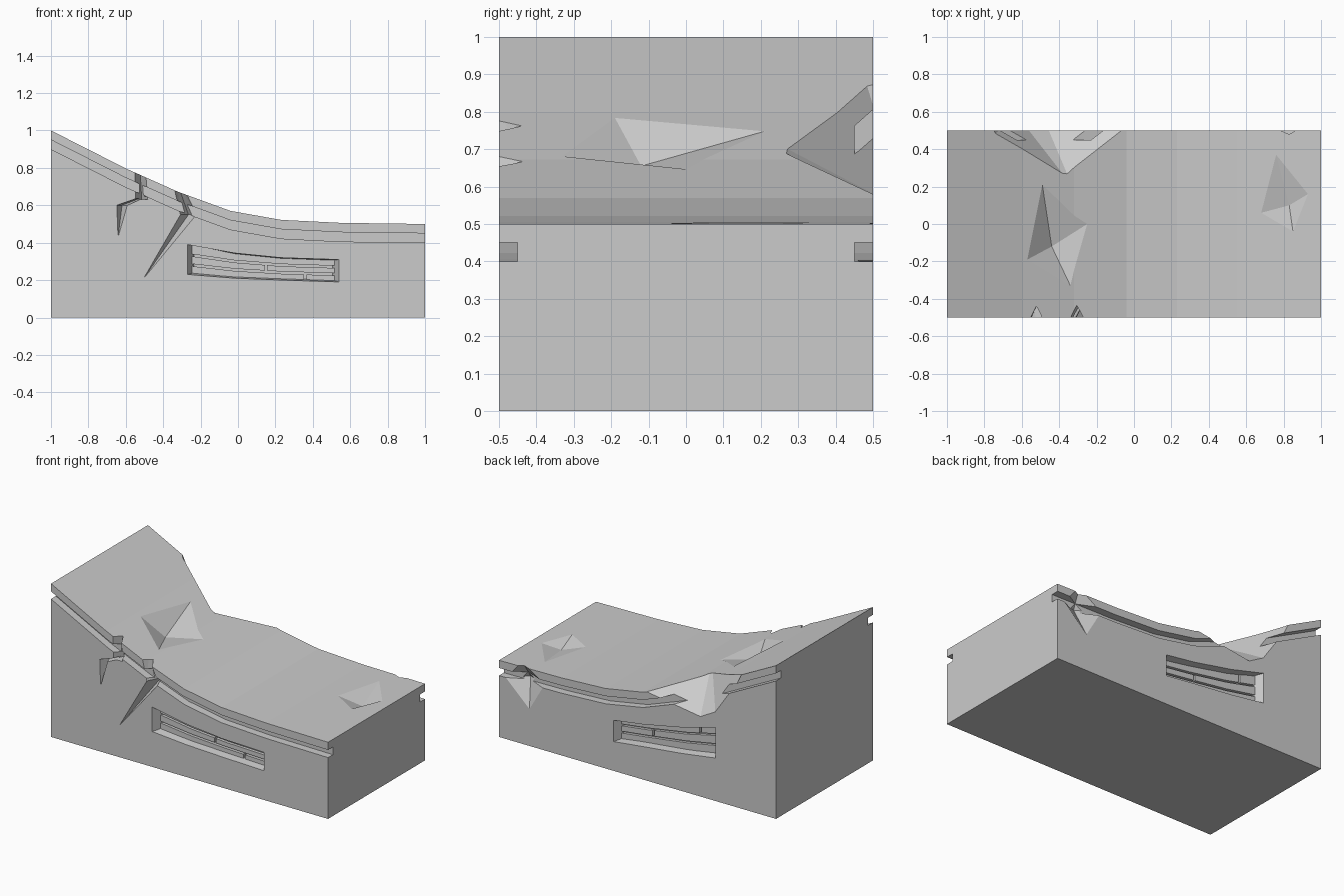
import bpy, bmesh
from mathutils import Vector

if "Cube" in bpy.data.objects:
    bpy.data.objects.remove(bpy.data.objects["Cube"])

SLOPE = [(-1, 1), (-.6, .797), (-.32, .672), (-.04, .57), (.23, .522), (.55, .506), (1, .5)]


def finish(name, bm):
    bmesh.ops.recalc_face_normals(bm, faces=bm.faces)
    me = bpy.data.meshes.new(name)
    bm.to_mesh(me)
    bm.free()
    ob = bpy.data.objects.new(name, me)
    bpy.context.collection.objects.link(ob)
    return ob


def loft(name, loops):
    bm = bmesh.new()
    rings = [[bm.verts.new(p) for p in loop] for loop in loops]
    n = len(rings[0])
    for a, b in zip(rings, rings[1:]):
        for i in range(n):
            j = (i + 1) % n
            bm.faces.new((a[i], a[j], b[j], b[i]))
    bm.faces.new(rings[0])
    bm.faces.new(rings[-1])
    return finish(name, bm)


def hull(name, pts):
    bm = bmesh.new()
    for p in pts:
        bm.verts.new(p)
    res = bmesh.ops.convex_hull(bm, input=bm.verts)
    loose = [v for v in res["geom_interior"] if isinstance(v, bmesh.types.BMVert)]
    bmesh.ops.delete(bm, geom=loose, context='VERTS')
    return finish(name, bm)


def cut(target, cutter):
    cutter.hide_render = True
    mod = target.modifiers.new("cut", 'BOOLEAN')
    mod.operation = 'DIFFERENCE'
    mod.solver = 'EXACT'
    mod.object = cutter
    bpy.context.view_layer.objects.active = target
    bpy.ops.object.modifier_apply(modifier=mod.name)
    bpy.data.objects.remove(cutter)


def height(x):
    for (x0, z0), (x1, z1) in zip(SLOPE, SLOPE[1:]):
        if x <= x1:
            return z0 + (z1 - z0) * (x - x0) / (x1 - x0)
    return SLOPE[-1][1]


# Ramp body with a groove below each top edge
def section(x, t):
    half = [(.5, 0), (.5, t - .1), (.45, t - .1), (.45, t - .05), (.5, t - .05), (.5, t)]
    return [(x, y, z) for y, z in half] + [(x, -y, z) for y, z in reversed(half)]


ramp = loft("ramp_block", [section(x, t) for x, t in SLOPE])


# Chipped pits: cones through the given rim, opening outward from the deepest point
def chip(deep, rim, k=1.5):
    d = Vector(deep)
    cut(ramp, hull("chip_cutter", [d] + [d + (Vector(p) - d) * k for p in rim]))


chip((-.44, -.12, .655), [(x, y, height(x)) for x, y in
                          [(-.49, .21), (-.25, 0), (-.34, -.33), (-.57, -.19)]])
chip((.83, .1, .46), [(x, y, height(x)) for x, y in
                      [(.76, .37), (.93, .16), (.85, -.04), (.68, .06)]])
chip((-.44, .38, .64), [(-.63, .43, .812), (-.375, .275, .697), (-.1, .5, .59),
                        (-.47, .5, .535), (-.55, .5, .58), (-.67, .5, .84)], 1.7)
chip((.82, .43, .42), [(.95, .5, .4), (.78, .5, .24), (.67, .5, .43), (.83, .48, .503)])


# V-shaped cracks on the front, stations of x, z, half width, depth
def crack(stations):
    for a, b in zip(stations, stations[1:]):
        pts = []
        for x, z, w, d in (a, b):
            pts += [(x - w, -.505, z), (x + w, -.505, z), (x, -.5 + d, z)]
        cut(ramp, hull("crack_cutter", pts))


crack([(-.525, .82, .03, .055), (-.515, .63, .035, .075)])
crack([(-.48, .655, .01, .04), (-.62, .6, .03, .07), (-.64, .44, .004, .005)])
crack([(-.325, .72, .025, .055), (-.265, .55, .045, .085), (-.5, .215, .003, .003)])


# Sunken panels with brick rows; stations are x, lower z, upper z
def lerp_station(panel, x):
    for a, b in zip(panel, panel[1:]):
        if x <= b[0] + 1e-6:
            f = (x - a[0]) / (b[0] - a[0])
            return [a[i] + (b[i] - a[i]) * f for i in (1, 2)]


def brick_panel(label, side, panel, joints):
    loops = []
    last = len(panel) - 1
    for i, (x, lo, hi) in enumerate(panel):
        xi = x + (.035 if i == 0 else -.035 if i == last else 0)
        loops.append([(x, side * .502, lo), (x, side * .502, hi),
                      (xi, side * .43, hi - .005), (xi, side * .43, lo + .01)])
    cut(ramp, loft("panel_cutter", loops))
    x0, x1 = panel[0][0] + .025, panel[-1][0] - .025
    for row in range(3):
        ends = [x0] + joints[row] + [x1]
        for k, (a, b) in enumerate(zip(ends, ends[1:])):
            a += .006 if k else 0
            b -= .006 if b != x1 else 0
            xs = [a] + [p[0] for p in panel if a < p[0] < b] + [b]
            loops = []
            for x in xs:
                lo, hi = lerp_station(panel, x)
                h = (hi - lo) / 3
                z0 = lo + row * h + (.006 if row else 0)
                z1 = lo + (row + 1) * h - (.006 if row < 2 else 0)
                loops.append([(x, side * y, z) for y, z in
                              ((.45, z0), (.45, z1), (.425, z1), (.425, z0))])
            loft(f"{label}_brick_{row}_{k}", loops)


brick_panel("front", -1, [(-.27, .23, .39), (-.02, .21, .345), (.23, .2, .32), (.54, .19, .31)],
            [[.36], [.15], []])
brick_panel("back", 1, [(-.565, .28, .48), (-.32, .245, .415), (-.04, .215, .36), (.175, .19, .33)],
            [[], [-.08], [-.42]])
